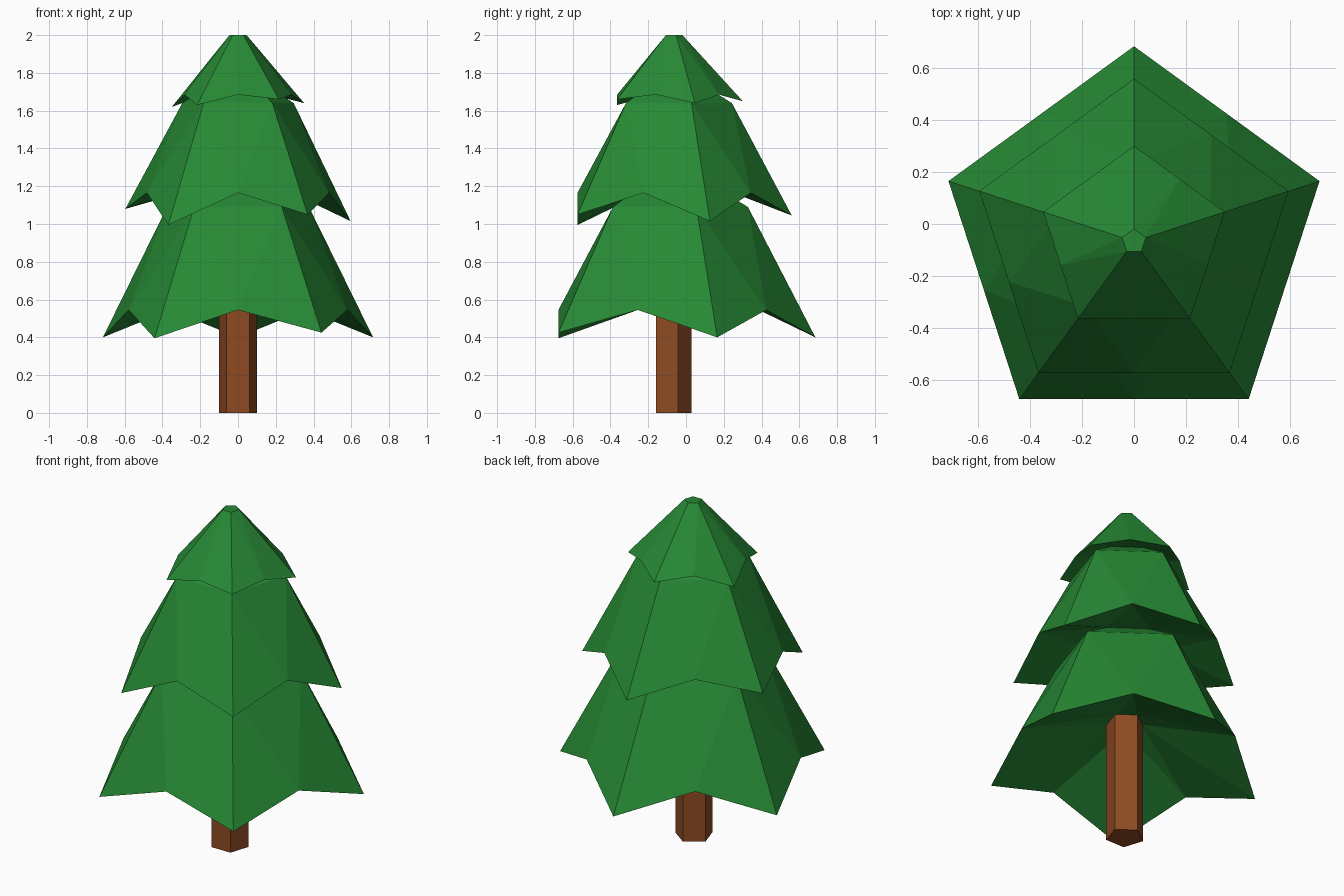
import bpy, bmesh
from math import sin, cos, pi, radians

if "Cube" in bpy.data.objects:
    bpy.data.objects.remove(bpy.data.objects["Cube"])

CY = -0.067  # tree axis sits slightly in front of the origin
SIDES = 5


def material(name, rgb):
    m = bpy.data.materials.new(name)
    m.diffuse_color = (*rgb, 1)
    m.use_nodes = True
    m.node_tree.nodes["Principled BSDF"].inputs["Base Color"].default_value = m.diffuse_color
    return m


def finish(bm, name, mat):
    bmesh.ops.recalc_face_normals(bm, faces=bm.faces)
    me = bpy.data.meshes.new(name)
    bm.to_mesh(me)
    bm.free()
    me.materials.append(mat)
    ob = bpy.data.objects.new(name, me)
    bpy.context.collection.objects.link(ob)


def ring(bm, r, zs, cy=CY, turn=0.0):
    """Pentagon of verts, first corner pointing to +y, going counter-clockwise."""
    verts = []
    for k, z in enumerate(zs):
        a = radians(90) + 2 * pi * (k + turn) / SIDES
        verts.append(bm.verts.new((r * cos(a), cy + r * sin(a), z)))
    return verts


def fan(bm, inner, corners, mids):
    """Join a pentagon to the zigzag rim."""
    for k in range(SIDES):
        n = (k + 1) % SIDES
        bm.faces.new((inner[k], corners[k], mids[k]))
        bm.faces.new((inner[k], mids[k], inner[n]))
        bm.faces.new((inner[n], mids[k], corners[n]))


def tier(name, neck, rim_r, corner_z, mid_z, shoulder, top=None):
    bm = bmesh.new()
    low = ring(bm, neck[0], [neck[1]] * SIDES)
    corners = ring(bm, rim_r, corner_z)
    mids = ring(bm, rim_r * cos(pi / SIDES), [mid_z] * SIDES, turn=0.5)
    high = ring(bm, shoulder[0], [shoulder[1]] * SIDES)
    fan(bm, low, corners, mids)    # hollow underside
    fan(bm, high, corners, mids)   # sloping outside
    if top:                        # shoulder running in to the next tier
        end = ring(bm, top[0], [top[1]] * SIDES)
        for k in range(SIDES):
            n = (k + 1) % SIDES
            bm.faces.new((high[k], high[n], end[n], end[k]))
    else:
        bm.faces.new(high)
    finish(bm, name, green)


green = material("needles", (0.02, 0.25, 0.035))
brown = material("bark", (0.27, 0.07, 0.016))

# trunk
bm = bmesh.new()
bottom = ring(bm, 0.105, [0.0] * SIDES, cy=-0.075)
top = ring(bm, 0.105, [0.74] * SIDES, cy=-0.075)
bm.faces.new(bottom)
bm.faces.new(top)
for k in range(SIDES):
    n = (k + 1) % SIDES
    bm.faces.new((bottom[k], bottom[n], top[n], top[k]))
finish(bm, "trunk", brown)

# three tiers of branches, each with slightly uneven tips
neck1, neck2, neck3 = (0.09, 0.72), (0.2, 1.21), (0.15, 1.74)
tier("lower_branches", neck1, 0.752, (0.4, 0.4, 0.395, 0.425, 0.4), 0.545,
     (0.395, 1.09), neck2)
tier("middle_branches", neck2, 0.627, (1.045, 1.08, 0.995, 1.05, 1.015), 1.165,
     (0.31, 1.64), neck3)
tier("top_branches", neck3, 0.368, (1.65, 1.62, 1.63, 1.66, 1.64), 1.685,
     (0.048, 2.0))
